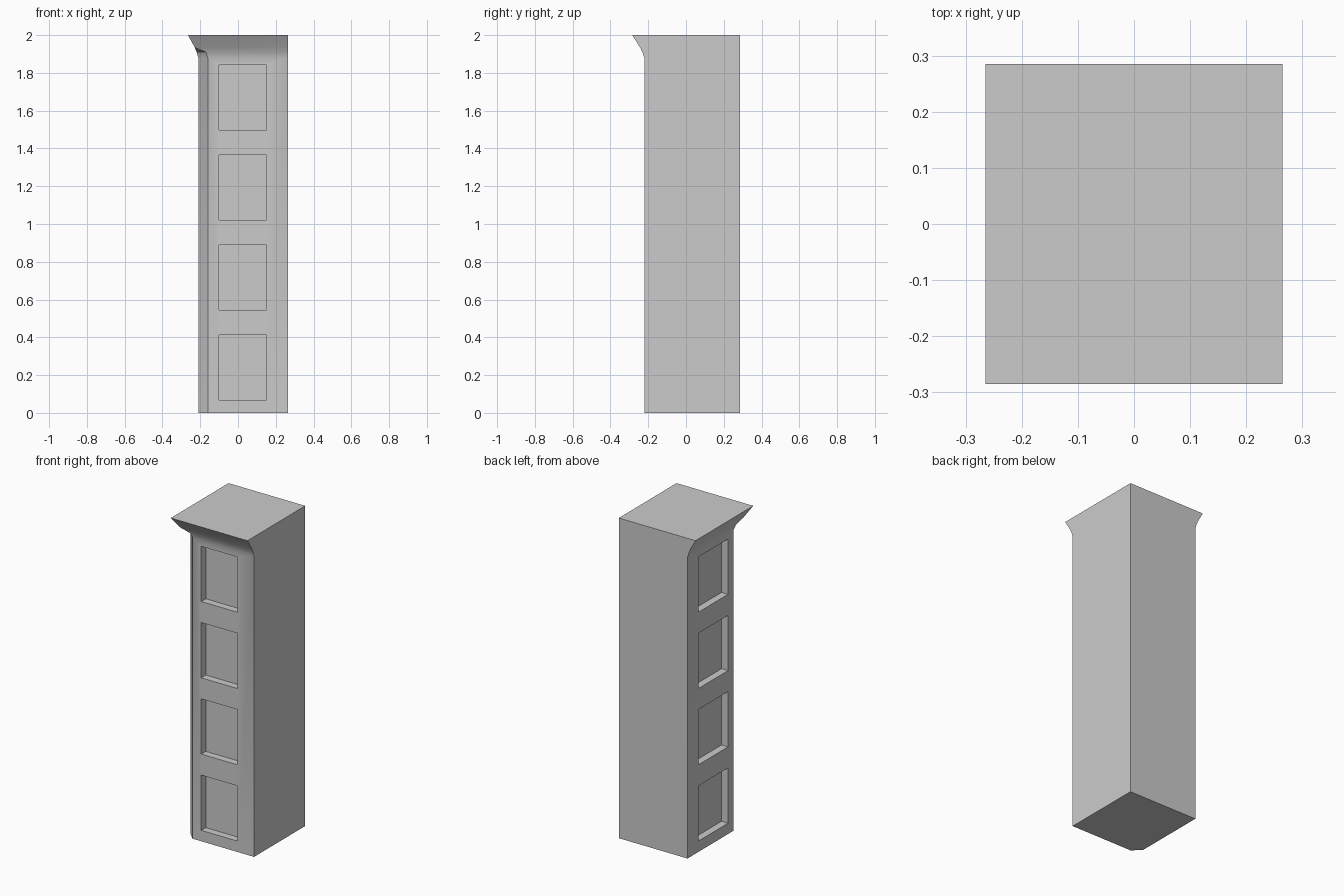
import bpy, bmesh
from math import radians

if "Cube" in bpy.data.objects:
    bpy.data.objects.remove(bpy.data.objects["Cube"])

BACK_X, BACK_Y = 0.265, 0.285   # the two plain back walls

# Tower shell: rings of (z, left x, front y, corner chamfer), lofted upwards
RINGS = [(0.0, -0.21, -0.22, 0.05),
         (1.88, -0.21, -0.22, 0.05),
         (1.91, -0.219, -0.231, 0.05),
         (1.935, -0.229, -0.243, 0.0),
         (2.0, -0.265, -0.285, 0.0)]

bm = bmesh.new()
loops = []
for z, x, y, c in RINGS:
    pts = [(x, BACK_Y), (x, y + c), (x + c, y), (BACK_X, y), (BACK_X, BACK_Y)]
    loops.append([bm.verts.new((px, py, z)) for px, py in pts])
for low, high in zip(loops, loops[1:]):
    for i in range(5):
        j = (i + 1) % 5
        bm.faces.new((low[i], low[j], high[j], high[i]))
bm.faces.new(loops[0][::-1])
bm.faces.new(loops[-1])
bmesh.ops.remove_doubles(bm, verts=bm.verts, dist=0.0001)
bmesh.ops.recalc_face_normals(bm, faces=bm.faces)
mesh = bpy.data.meshes.new("corner_tower")
bm.to_mesh(mesh)
bm.free()
tower = bpy.data.objects.new("corner_tower", mesh)
bpy.context.collection.objects.link(tower)


# Window recesses: four storeys on the front and on the left wall
def cut_window(x0, x1, y0, y1, z0, z1):
    bpy.ops.mesh.primitive_cube_add(
        size=1, location=((x0 + x1) / 2, (y0 + y1) / 2, (z0 + z1) / 2))
    cutter = bpy.context.object
    cutter.name = "window_cutter"
    cutter.hide_render = True
    cutter.scale = (x1 - x0, y1 - y0, z1 - z0)
    bpy.context.view_layer.update()
    mod = tower.modifiers.new("window", 'BOOLEAN')
    mod.operation = 'DIFFERENCE'
    mod.solver = 'EXACT'
    mod.object = cutter
    bpy.context.view_layer.objects.active = tower
    bpy.ops.object.modifier_apply(modifier=mod.name)
    bpy.data.objects.remove(cutter)


for storey in range(4):
    z = 0.068 + 0.4765 * storey
    cut_window(-0.10, 0.15, -0.4, -0.175, z, z + 0.345)
    cut_window(-0.4, -0.165, -0.115, 0.175, z, z + 0.345)

# Soft cornice curve, crisp corners
bpy.ops.object.select_all(action='DESELECT')
tower.select_set(True)
bpy.context.view_layer.objects.active = tower
bpy.ops.object.shade_smooth_by_angle(angle=radians(30))
